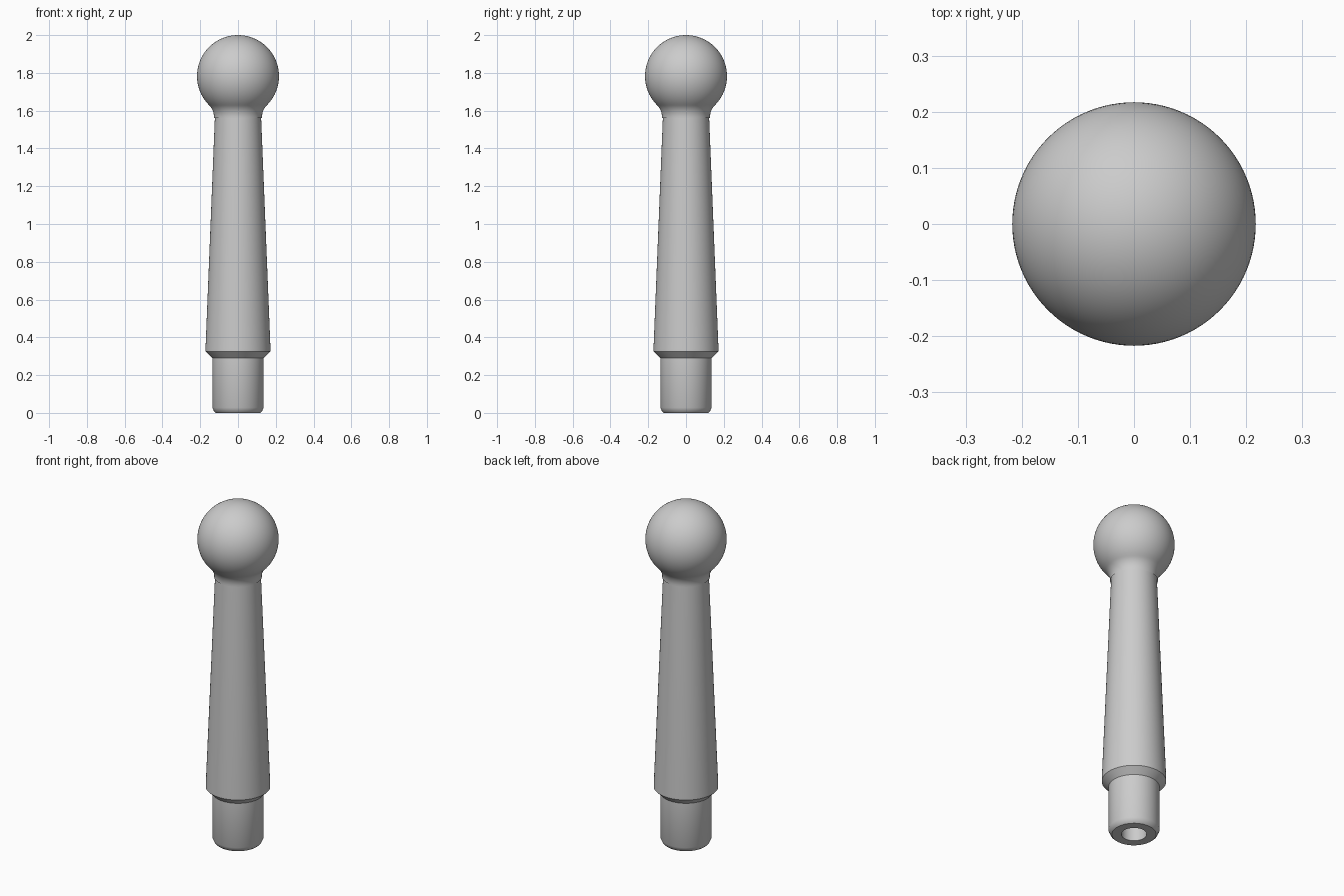
import bpy, bmesh, math

cube = bpy.data.objects.get("Cube")
if cube:
    bpy.data.objects.remove(cube, do_unlink=True)

SEGMENTS = 96

# Single grey finish
grey = bpy.data.materials.new("plain_grey")
grey.use_nodes = True
colour = (0.6, 0.6, 0.6, 1)
grey.diffuse_color = colour
grey.node_tree.nodes["Principled BSDF"].inputs["Base Color"].default_value = colour


def arc(cx, cz, r, start, end, steps):
    """Points (radius, height) along an arc, angles in degrees."""
    angles = [math.radians(start + (end - start) * i / steps) for i in range(steps + 1)]
    return [(cx + r * math.cos(a), cz + r * math.sin(a)) for a in angles]


def lathe(name, profile):
    """Turn a (radius, height) profile around the z axis."""
    bm = bmesh.new()
    verts = [bm.verts.new((max(r, 0), 0, z)) for r, z in profile]
    edges = [bm.edges.new(pair) for pair in zip(verts, verts[1:])]
    bmesh.ops.spin(bm, geom=verts + edges, cent=(0, 0, 0), axis=(0, 0, 1),
                   angle=math.tau, steps=SEGMENTS, use_merge=True)
    bmesh.ops.remove_doubles(bm, verts=bm.verts, dist=1e-5)
    bmesh.ops.recalc_face_normals(bm, faces=bm.faces)
    mesh = bpy.data.meshes.new(name)
    bm.to_mesh(mesh)
    bm.free()
    mesh.materials.append(grey)
    obj = bpy.data.objects.new(name, mesh)
    bpy.context.collection.objects.link(obj)
    bpy.ops.object.select_all(action="DESELECT")
    obj.select_set(True)
    bpy.context.view_layer.objects.active = obj
    bpy.ops.object.shade_smooth_by_angle(angle=math.radians(30))
    return obj


# Blind bore in the underside, then the round tenon with its eased end
bore = [(0, 0.4), (0.068, 0.4), (0.068, 0)]
tenon = [(0.118, 0), (0.127, 0.008), (0.136, 0.028), (0.136, 0.29)]

# Chamfered shoulder and tapered grip
grip = [(0.172, 0.326), (0.172, 0.34), (0.122, 1.575)]

# Hollow neck flaring tangentially into the ball
ball_r, ball_z = 0.217, 2 - 0.217
neck_r, join = 0.09, -45
reach = ball_r + neck_r
neck_x = reach * math.cos(math.radians(join))
neck_z = ball_z + reach * math.sin(math.radians(join))
neck = arc(neck_x, neck_z, neck_r, 183, 180 + join, 10)
ball = arc(0, ball_z, ball_r, join, 90, 36)[1:]

lathe("turned_handle", bore + tenon + grip + neck + ball)
